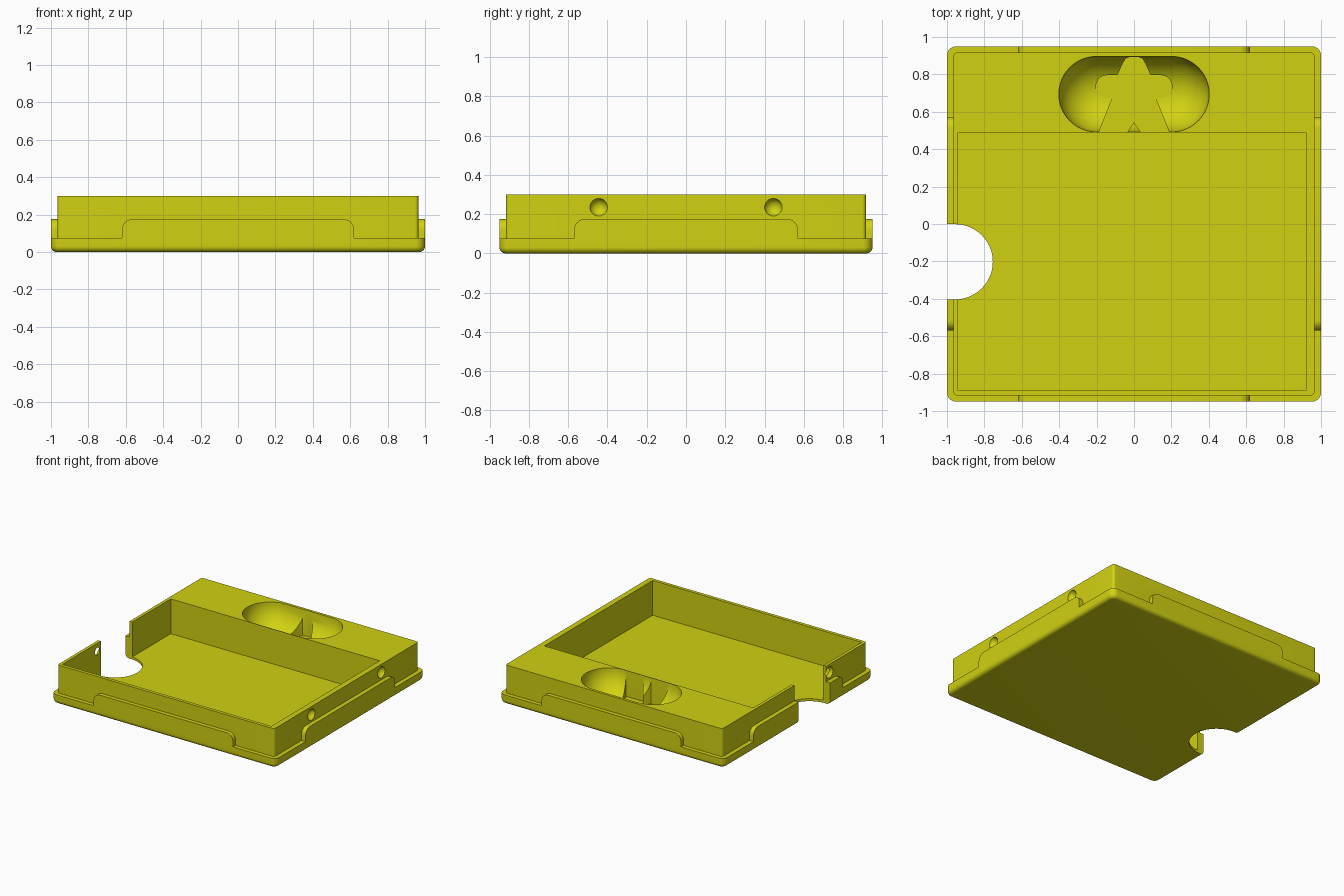
import bpy, bmesh, math
from mathutils import Vector, Matrix

if "Cube" in bpy.data.objects:
    bpy.data.objects.remove(bpy.data.objects["Cube"])

paint = bpy.data.materials.new("yellow plastic")
paint.diffuse_color = (0.64, 0.64, 0.006, 1)
paint.use_nodes = True
paint.node_tree.nodes["Principled BSDF"].inputs["Base Color"].default_value = paint.diffuse_color


def finish(bm, name):
    bmesh.ops.recalc_face_normals(bm, faces=bm.faces)
    me = bpy.data.meshes.new(name)
    bm.to_mesh(me)
    bm.free()
    ob = bpy.data.objects.new(name, me)
    bpy.context.collection.objects.link(ob)
    me.materials.append(paint)
    return ob


def loft(name, rings):
    bm = bmesh.new()
    rows = [[bm.verts.new(p) for p in ring] for ring in rings]
    n = len(rows[0])
    for a, b in zip(rows, rows[1:]):
        for i in range(n):
            bm.faces.new((a[i], a[(i + 1) % n], b[(i + 1) % n], b[i]))
    bm.faces.new(rows[0])
    bm.faces.new(rows[-1])
    return finish(bm, name)


def arc(cx, cy, r, a0, a1, n=8):
    return [(cx + r * math.cos(math.radians(a0 + (a1 - a0) * i / n)),
             cy + r * math.sin(math.radians(a0 + (a1 - a0) * i / n))) for i in range(n + 1)]


def rounded_ring(hx, hy, r, z):
    pts = []
    for k, (sx, sy) in enumerate([(1, 1), (-1, 1), (-1, -1), (1, -1)]):
        pts += arc(sx * (hx - r), sy * (hy - r), r, 90 * k, 90 * k + 90)
    return [(x, y, z) for x, y in pts]


def prism(name, pts, z0, z1):
    return loft(name, [[(x, y, z) for x, y in pts] for z in (z0, z1)])


def box(name, x0, x1, y0, y1, z0, z1):
    return prism(name, [(x0, y0), (x1, y0), (x1, y1), (x0, y1)], z0, z1)


def ball(name, r, loc, stretch=0):
    bm = bmesh.new()
    bmesh.ops.create_uvsphere(bm, u_segments=48, v_segments=33, radius=r,
                              matrix=Matrix.Rotation(math.pi / 2, 4, 'Y'))
    for v in bm.verts:
        v.co.x += math.copysign(stretch, v.co.x)
        v.co += Vector(loc)
    return finish(bm, name)


def combine(target, tool, operation):
    mod = target.modifiers.new(operation.lower(), 'BOOLEAN')
    mod.operation, mod.solver, mod.object = operation, 'EXACT', tool
    bpy.context.view_layer.objects.active = target
    bpy.ops.object.modifier_apply(modifier=mod.name)
    bpy.data.objects.remove(tool)


# Flange with a rounded lower edge
R = 0.03
rings = []
for i in range(7):
    a = math.pi / 2 * i / 6
    d = R * (1 - math.sin(a))
    rings.append(rounded_ring(1 - d, 0.95 - d, 0.05 - d, R * (1 - math.cos(a))))
rings.append(rounded_ring(1, 0.95, 0.05, 0.075))
tray = loft("tray", rings)

# Raised body
body = loft("body", [rounded_ring(0.965, 0.917, 0.02, z) for z in (0.02, 0.3)])
combine(tray, body, 'UNION')


# Raised tabs on the four sides, made as bars running through the body
def tab_profile(h):
    return [(-h, 0.05), (h, 0.05)] + arc(h - 0.055, 0.12, 0.055, 0, 90) + arc(-h + 0.055, 0.12, 0.055, 90, 180)


combine(tray, loft("front_back_tabs", [[(u, y, z) for u, z in tab_profile(0.62)] for y in (-0.95, 0.95)]), 'UNION')
combine(tray, loft("side_tabs", [[(x, u, z) for u, z in tab_profile(0.57)] for x in (-1, 1)]), 'UNION')

# Main card well
combine(tray, box("well", -0.94, 0.92, -0.89, 0.488, 0.02, 0.4), 'DIFFERENCE')

# Finger notch through the left wall and floor
notch = [(-1.2, -0.403)] + arc(-0.956, -0.202, 0.201, -90, 90, 32) + [(-1.2, -0.001)]
combine(tray, prism("notch", notch, -0.1, 0.5), 'DIFFERENCE')

# Bowl-shaped piece pocket
combine(tray, ball("bowl", 0.202, (0, 0.694, 0.3), 0.2), 'DIFFERENCE')

# Figure-shaped recess in the bowl
half = [(0, 0.545), (0.035, 0.493), (0.187, 0.493), (0.115, 0.673)]
half += arc(0.143, 0.735, 0.061, -90, 90, 10)
half += [(0.088, 0.797), (0.06, 0.86), (0.045, 0.884), (0.022, 0.894)]
figure = half + [(-x, y) for x, y in reversed(half[1:])]
combine(tray, prism("figure_recess", figure, 0.092, 0.4), 'DIFFERENCE')

# Snap dimples in the side walls
for x, y in ((0.975, 0.445), (0.975, -0.445), (-0.975, -0.445)):
    combine(tray, ball("dimple", 0.046, (x, y, 0.235)), 'DIFFERENCE')

bpy.ops.object.select_all(action='DESELECT')
tray.select_set(True)
bpy.context.view_layer.objects.active = tray
bpy.ops.object.shade_smooth_by_angle(angle=math.radians(30))
